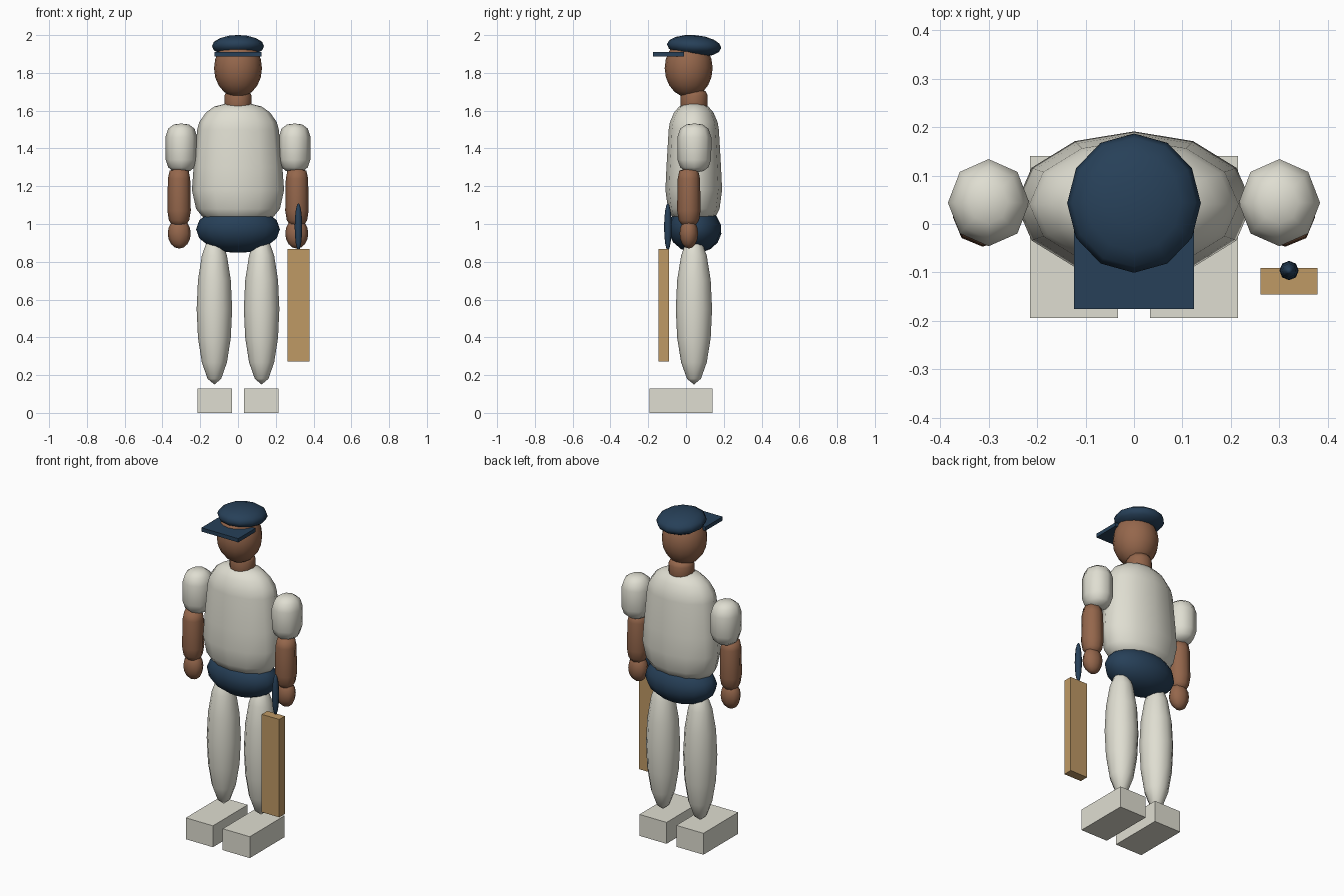
import bpy, bmesh, math

if "Cube" in bpy.data.objects:
    bpy.data.objects.remove(bpy.data.objects["Cube"])


def material(name, rgb):
    m = bpy.data.materials.new(name)
    m.diffuse_color = (*rgb, 1)
    m.use_nodes = True
    m.node_tree.nodes["Principled BSDF"].inputs["Base Color"].default_value = m.diffuse_color
    return m


WHITE = material("cream white", (0.74, 0.73, 0.64))
NAVY = material("navy blue", (0.02, 0.051, 0.098))
WOOD = material("willow wood", (0.52, 0.32, 0.13))
SKIN = material("brown skin", (0.30, 0.135, 0.072))


def finish(name, bm, mat, smooth):
    bmesh.ops.recalc_face_normals(bm, faces=bm.faces)
    for f in bm.faces:
        f.smooth = smooth
    mesh = bpy.data.meshes.new(name)
    bm.to_mesh(mesh)
    bm.free()
    mesh.materials.append(mat)
    ob = bpy.data.objects.new(name, mesh)
    bpy.context.collection.objects.link(ob)
    return ob


def box(name, lo, hi, mat):
    bm = bmesh.new()
    bmesh.ops.create_cube(bm, size=1)
    for v in bm.verts:
        for i in range(3):
            v.co[i] = (lo[i] + hi[i]) / 2 + v.co[i] * (hi[i] - lo[i])
    return finish(name, bm, mat, False)


def lathe(name, profile, x, y, aspect, sides, mat):
    """Closed body of stacked (radius, z) rings; aspect squashes it in y."""
    bm = bmesh.new()
    rings = []
    for r, z in profile:
        if r == 0:
            rings.append([bm.verts.new((x, y, z))] * sides)
        else:
            angles = [2 * math.pi * i / sides for i in range(sides)]
            rings.append([bm.verts.new((x + r * math.cos(a),
                                        y + r * aspect * math.sin(a), z)) for a in angles])
    for a, b in zip(rings, rings[1:]):
        for i in range(sides):
            j = (i + 1) % sides
            bm.faces.new(list(dict.fromkeys((a[i], a[j], b[j], b[i]))))
    for ring in (rings[0], rings[-1]):
        if ring[0] is not ring[1]:
            bm.faces.new(ring)
    return finish(name, bm, mat, True)


def ellipsoid(name, centre, rx, ry, rz, sides, rings, mat):
    prof = []
    for i in range(rings + 1):
        t = math.pi * i / rings
        r = 0 if i in (0, rings) else rx * math.sin(t)
        prof.append((r, centre[2] - rz * math.cos(t)))
    return lathe(name, prof, centre[0], centre[1], ry / rx, sides, mat)


# Head and neck
ellipsoid("head", (0, 0.014, 1.825), 0.127, 0.127, 0.155, 16, 10, SKIN)
lathe("neck", [(0.066, 1.6), (0.072, 1.63), (0.072, 1.68), (0.06, 1.705), (0, 1.71)],
      0, 0.043, 1, 12, SKIN)

# Cap, tipped slightly towards the back, with a flat peak
cap = ellipsoid("cap", (0, 0, 0), 0.138, 0.144, 0.058, 12, 8, NAVY)
cap.location = (0, 0.043, 1.942)
cap.rotation_euler.x = math.radians(-4)
box("cap_peak", (-0.124, -0.175, 1.888), (0.124, -0.01, 1.911), NAVY)

# Shirt body and waist
lathe("torso", [(0, 1.0), (0.12, 1.01), (0.19, 1.04), (0.222, 1.08), (0.244, 1.18),
                (0.235, 1.3), (0.216, 1.5), (0.205, 1.54), (0.17, 1.59),
                (0.125, 1.622), (0.07, 1.636), (0, 1.638)], 0, 0.041, 0.615, 12, WHITE)
waist = ellipsoid("waist", (0, 0, 0), 0.222, 0.142, 0.125, 16, 8, NAVY)
waist.location = (0, 0.047, 0.972)
waist.rotation_euler.x = math.radians(-10)

for side, s in (("left", 1), ("right", -1)):
    # Sleeve, forearm and hand
    lathe(side + "_sleeve", [(0, 1.272), (0.045, 1.28), (0.07, 1.30), (0.083, 1.34),
                             (0.084, 1.40), (0.084, 1.46), (0.07, 1.505),
                             (0.04, 1.527), (0, 1.532)], s * 0.3, 0.044, 1.07, 8, WHITE)
    lathe(side + "_forearm", [(0, 0.985), (0.035, 0.992), (0.054, 1.02), (0.062, 1.07),
                              (0.061, 1.15), (0.059, 1.24), (0.05, 1.283), (0, 1.295)],
          s * 0.312, 0.015, 1, 8, SKIN)
    ellipsoid(side + "_hand", (s * 0.311, 0.015, 0.95), 0.061, 0.049, 0.08, 8, 8, SKIN)
    # Trouser leg and boot
    ellipsoid(side + "_leg", (s * 0.125, 0.042, 0.55), 0.094, 0.096, 0.4, 12, 8, WHITE)
    box(side + "_boot", (s * 0.124 - 0.091, -0.194, 0), (s * 0.124 + 0.091, 0.14, 0.13), WHITE)

# Bat blade and grip
box("bat_blade", (0.261, -0.145, 0.273), (0.379, -0.091, 0.868), WOOD)
ellipsoid("bat_grip", (0.32, -0.096, 0.985), 0.02, 0.02, 0.125, 8, 8, NAVY)
